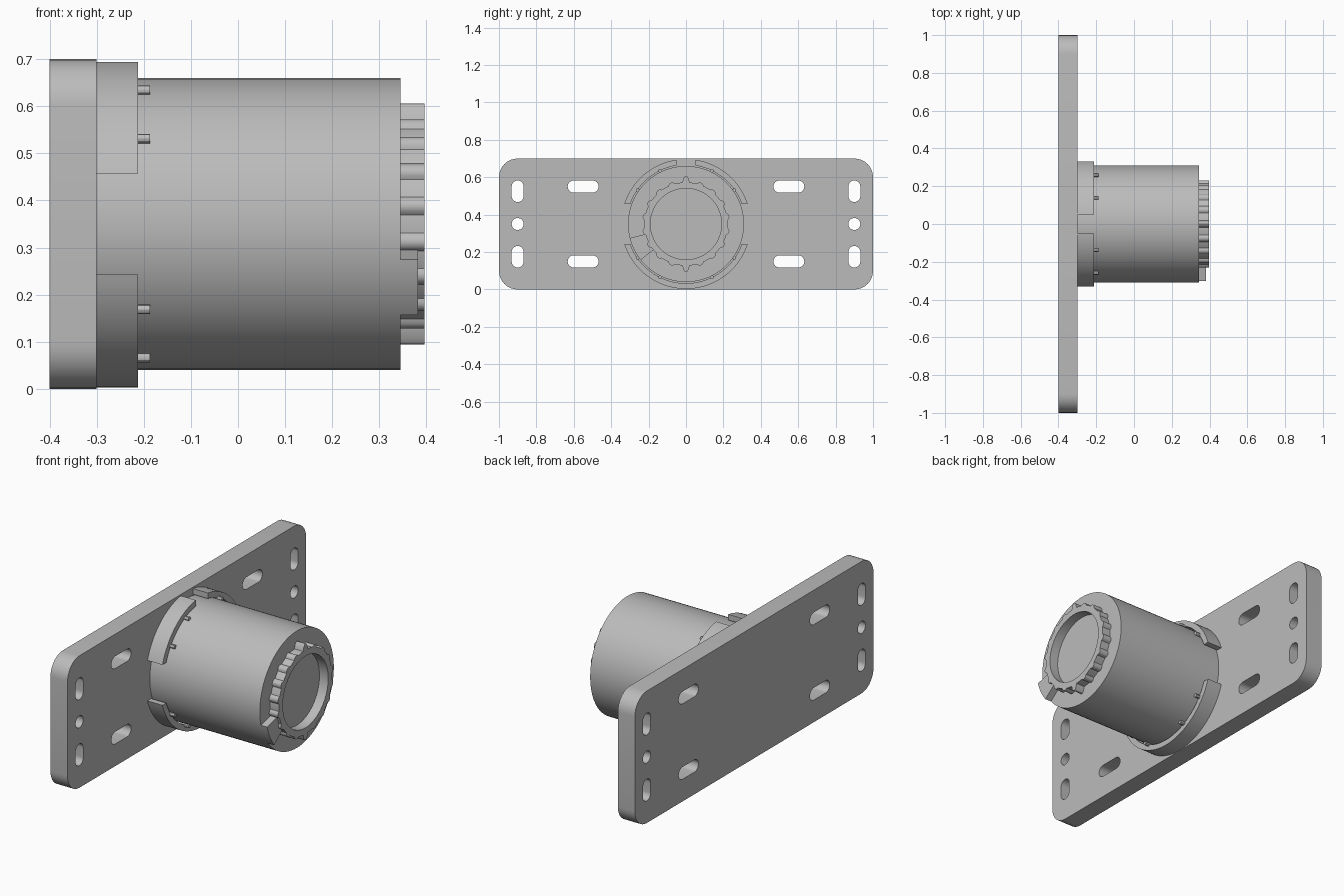
import bpy, bmesh
from math import sin, cos, pi, asin, acos, radians
from mathutils import Matrix

cube = bpy.data.objects.get("Cube")
if cube:
    bpy.data.objects.remove(cube)

gray = bpy.data.materials.new("plain_gray")
gray.use_nodes = True
GRAY = (0.5, 0.5, 0.5, 1)
gray.diffuse_color = GRAY
gray.node_tree.nodes["Principled BSDF"].inputs["Base Color"].default_value = GRAY

AXIS_Z = 0.35
# profile x -> world y, profile y -> world z, extrusion -> world x
TO_WORLD = Matrix(((0, 0, 1, 0), (1, 0, 0, 0), (0, 1, 0, AXIS_Z), (0, 0, 0, 1)))


def arc(r, a, b, n=32, cx=0, cy=0):
    return [(cx + r * cos(a + (b - a) * i / n), cy + r * sin(a + (b - a) * i / n))
            for i in range(n + 1)]


def circle(r, cx=0, cy=0, n=32):
    return arc(r, 0, 2 * pi, n, cx, cy)[:-1]


def rounded(cx, cy, w, h, r):
    """Rounded rectangle, also used for slots."""
    pts = []
    for k, (sx, sy) in enumerate(((1, 1), (-1, 1), (-1, -1), (1, -1))):
        pts += arc(r, k * pi / 2, (k + 1) * pi / 2, 8,
                   cx + sx * (w / 2 - r), cy + sy * (h / 2 - r))
    return pts


def extrude(name, loops, x0, x1):
    """Fill the outline, with any further loops as holes, from x0 to x1."""
    curve = bpy.data.curves.new(name, "CURVE")
    curve.dimensions = "2D"
    curve.fill_mode = "BOTH"
    curve.extrude = (x1 - x0) / 2
    for loop in loops:
        spline = curve.splines.new("POLY")
        spline.points.add(len(loop) - 1)
        for p, (u, v) in zip(spline.points, loop):
            p.co = (u, v, 0, 1)
        spline.use_cyclic_u = True
    obj = bpy.data.objects.new(name, curve)
    bpy.context.collection.objects.link(obj)
    bpy.ops.object.select_all(action="DESELECT")
    obj.select_set(True)
    bpy.context.view_layer.objects.active = obj
    bpy.ops.object.convert(target="MESH")
    obj = bpy.context.view_layer.objects.active
    mesh = obj.data
    mesh.transform(Matrix.Translation(((x0 + x1) / 2, 0, 0)) @ TO_WORLD)
    bm = bmesh.new()
    bm.from_mesh(mesh)
    bmesh.ops.remove_doubles(bm, verts=bm.verts, dist=0.0002)
    bmesh.ops.recalc_face_normals(bm, faces=bm.faces)
    bm.to_mesh(mesh)
    bm.free()
    mesh.materials.clear()
    mesh.materials.append(gray)
    bpy.ops.object.shade_smooth_by_angle(angle=radians(30))
    return obj


# Mounting plate with its holes
holes = []
for s in (-1, 1):
    holes.append(circle(0.032, s * 0.9))
    for t in (-1, 1):
        holes.append(rounded(s * 0.9, t * 0.175, 0.064, 0.115, 0.0318))
        holes.append(rounded(s * 0.55, t * 0.2, 0.165, 0.065, 0.0323))
extrude("mounting_plate", [rounded(0, 0, 2, 0.7, 0.1)] + holes, -0.4, -0.3)

# Main barrel
extrude("barrel", [circle(0.31, n=96)], -0.3, 0.345)

# Collar segments around the barrel foot, with straight-cut ends
RI, RO, CUT, GAP = 0.317, 0.347, 0.107, 0.05
upper = (arc(RO, asin(CUT / RO), acos(GAP / RO)) +
         arc(RI, acos(GAP / RI), asin(CUT / RI)))
extrude("collar_upper_left", [upper], -0.3, -0.212)
extrude("collar_upper_right", [[(-u, v) for u, v in upper]], -0.3, -0.212)
lower = (arc(RO, pi + asin(CUT / RO), 2 * pi - asin(CUT / RO), 64) +
         arc(RI, 2 * pi - asin(CUT / RI), pi + asin(CUT / RI), 64))
extrude("collar_lower", [lower], -0.3, -0.212)

# Small pins between the collar and the barrel
for i, deg in enumerate((35, 64, 116, 145, 215, 244, 296, 325)):
    a = radians(deg)
    extrude(f"pin_{i + 1}", [circle(0.01, 0.316 * cos(a), 0.316 * sin(a), 12)], -0.3, -0.187)

# Scalloped end ring, with taller bumps at top and bottom
STEPS = 216
wavy = []
for i in range(STEPS):
    a = 2 * pi * i / STEPS
    wave = max(0, -cos(18 * a)) ** 0.7
    tall = 0.033 if abs(sin(a)) > cos(radians(9)) else 0.012
    r = 0.223 + tall * wave
    wavy.append((r * cos(a), r * sin(a)))
extrude("end_ring", [wavy, circle(0.19, n=72)], 0.345, 0.396)

# Locking tab beside the ring
tab = arc(0.31, radians(194), radians(218.5), 10) + arc(0.222, radians(218.5), radians(194), 10)
extrude("locking_tab", [tab], 0.345, 0.382)
